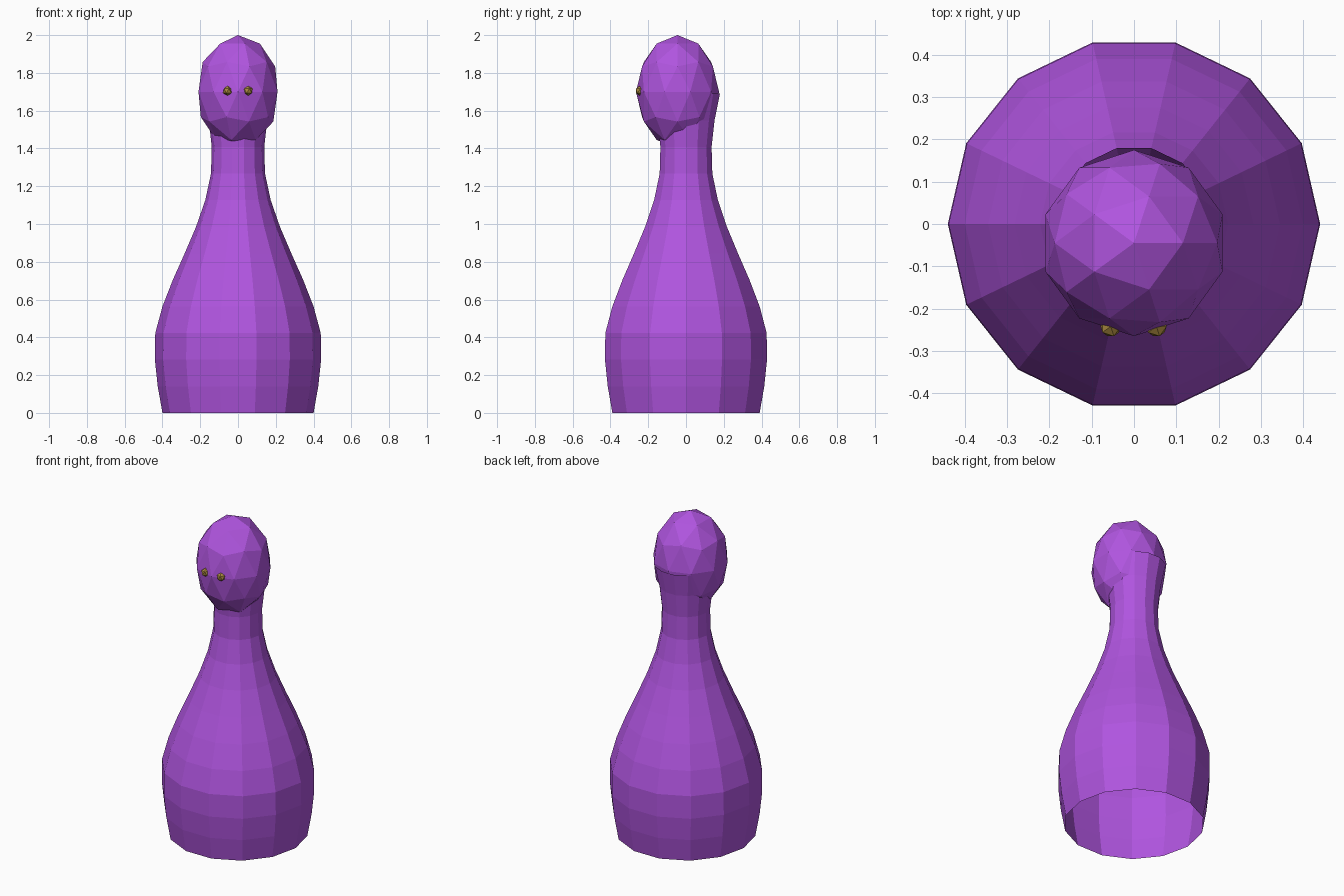
import bpy
import bmesh
import math
from mathutils import Matrix

cube = bpy.data.objects.get("Cube")
if cube:
    bpy.data.objects.remove(cube, do_unlink=True)


def make_material(name, color):
    mat = bpy.data.materials.new(name)
    mat.use_nodes = True
    mat.diffuse_color = color
    mat.node_tree.nodes["Principled BSDF"].inputs["Base Color"].default_value = color
    return mat


def make_object(name, bm, mat):
    mesh = bpy.data.meshes.new(name)
    bm.to_mesh(mesh)
    bm.free()
    mesh.materials.append(mat)
    obj = bpy.data.objects.new(name, mesh)
    bpy.context.collection.objects.link(obj)
    return obj


def make_ball(name, center, radii, detail, mat):
    bm = bmesh.new()
    placement = Matrix.Translation(center) @ Matrix.Diagonal((*radii, 1))
    bmesh.ops.create_icosphere(bm, subdivisions=detail, radius=1, matrix=placement)
    return make_object(name, bm, mat)


def make_lathe(name, radii, height, sides, mat):
    """Open tube with evenly spaced rings of the given radii."""
    bm = bmesh.new()
    rings = []
    for i, r in enumerate(radii):
        z = height * i / (len(radii) - 1)
        rings.append([bm.verts.new((r * math.cos(math.tau * k / sides),
                                    r * math.sin(math.tau * k / sides), z))
                      for k in range(sides)])
    for low, high in zip(rings, rings[1:]):
        for k in range(sides):
            n = (k + 1) % sides
            bm.faces.new((low[k], low[n], high[n], high[k]))
    return make_object(name, bm, mat)


purple = make_material("purple", (0.434, 0.09, 0.74, 1))
gold = make_material("dark gold", (0.4, 0.25, 0.05, 1))

# Bottle-shaped body, open at the base and at the flared collar
body_radii = [0.40, 0.425, 0.44, 0.438, 0.40, 0.345, 0.282,
              0.222, 0.173, 0.143, 0.139, 0.155, 0.184]
make_lathe("body", body_radii, 1.69, 14, purple)

# Egg-shaped faceted head, set slightly forward
make_ball("head", (0, -0.045, 1.70), (0.22, 0.22, 0.30), 2, purple)

# Small bead eyes
for side, x in (("left", 0.053), ("right", -0.055)):
    make_ball(side + "_eye", (x, -0.242, 1.705), (0.027, 0.027, 0.027), 1, gold)
